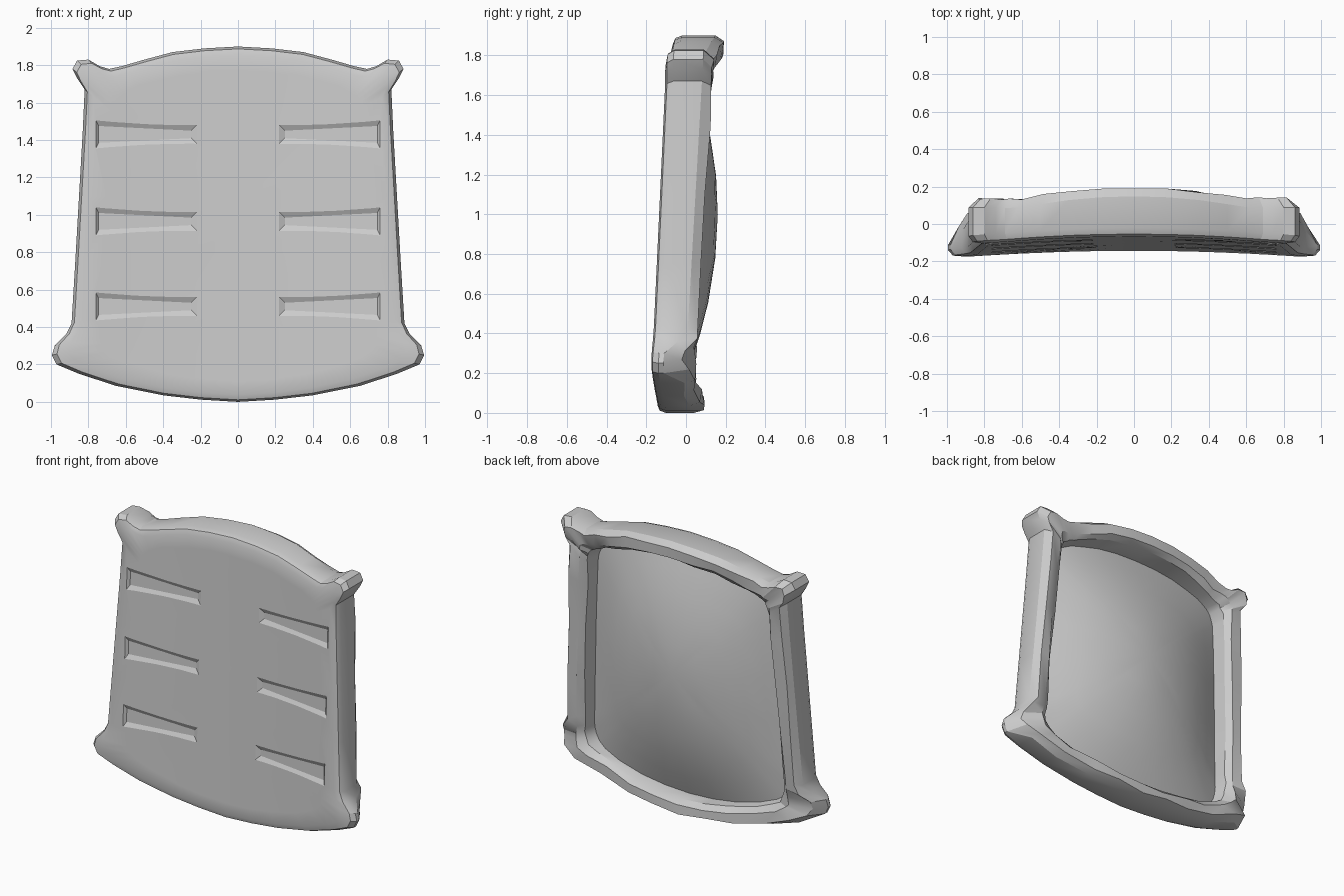
import bpy, bmesh, random

if "Cube" in bpy.data.objects:
    bpy.data.objects.remove(bpy.data.objects["Cube"])
random.seed(4)

# Half outline, top centre to bottom centre: outer x, outer z, recess x, recess z
HALF = [
    (0, 1.90, 0, 1.77), (.18, 1.89, .16, 1.765), (.35, 1.87, .31, 1.745),
    (.50, 1.83, .43, 1.715), (.62, 1.795, .53, 1.69), (.69, 1.78, .58, 1.665),
    (.74, 1.795, .61, 1.65), (.80, 1.83, .63, 1.635), (.86, 1.825, .645, 1.62),
    (.885, 1.78, .655, 1.60), (.86, 1.73, .665, 1.58), (.82, 1.67, .675, 1.55),
    (.83, 1.45, .685, 1.40), (.85, 1.10, .705, 1.10), (.87, .75, .725, .75),
    (.89, .42, .735, .47), (.92, .36, .74, .40), (.98, .30, .735, .35),
    (.995, .25, .725, .31), (.97, .20, .70, .27), (.85, .15, .65, .235),
    (.65, .085, .53, .19), (.40, .035, .35, .145), (.20, .012, .18, .12),
    (0, 0, 0, .11)]
LOOP = HALF + [(-a, b, -c, d) for a, b, c, d in HALF[-2:0:-1]]
CENTRE = (0, 1.0)


def front_y(x, z):
    return -.195 + .042 * z + .05 * (1 - x * x)


def back_y(x, z):
    arch = .055 * max(0, 1 - (x / .6) ** 2)
    return .035 + .057 * z + arch - 1.5 * max(0, abs(x) - .89)


def floor_y(x, z):
    """Smooth dome falling to a deep edge all round."""
    edge = -.08 + .03 * z
    h = .85 if z > 1.02 else 1.0
    k = max(0, 1 - (x / .72) ** 2) * (1 - ((z - 1.02) / h) ** 2)
    return edge + (.16 - edge) * k


def mix(a, b, t):
    return a + (b - a) * t


bm = bmesh.new()


def rim_ring(t, depth, jitter=0):
    """Ring part way between the outline and the recess edge."""
    ring = []
    for ox, oz, ix, iz in LOOP:
        x, z = mix(ox, ix, t), mix(oz, iz, t)
        j = [random.uniform(-jitter, jitter) for _ in range(3)]
        ring.append(bm.verts.new((x + j[0], depth(x, z) + j[1], z + j[2])))
    return ring


def inner_ring(f, depth):
    """Recess loop shrunk toward the panel centre."""
    ring = []
    for _, _, ix, iz in LOOP:
        x, z = mix(CENTRE[0], ix, f), mix(CENTRE[1], iz, f)
        ring.append(bm.verts.new((x, depth(x, z), z)))
    return ring


# Padded front, rounded frame and domed rear recess as one lofted shell
rings = [inner_ring(f, front_y) for f in (.25, .5, .75, 1)]
rings += [
    rim_ring(.35, front_y),
    rim_ring(.1, lambda x, z: front_y(x, z) + .012),
    rim_ring(0, lambda x, z: front_y(x, z) + .045),
    rim_ring(0, lambda x, z: max(back_y(x, z) - .05, front_y(x, z) + .07)),
    rim_ring(.2, back_y, .008),
    rim_ring(.7, lambda x, z: back_y(x, z) - .005, .01),
    rim_ring(.93, lambda x, z: back_y(x, z) - .04, .007)]
rings += [inner_ring(f, floor_y) for f in (1, .85, .68, .5, .25)]
n = len(LOOP)
for a, b in zip(rings, rings[1:]):
    for i in range(n):
        j = (i + 1) % n
        bm.faces.new((a[i], a[j], b[j], b[i]))
for ring, depth in ((rings[0], front_y), (rings[-1], floor_y)):
    mid = bm.verts.new((CENTRE[0], depth(*CENTRE), CENTRE[1]))
    for i in range(n):
        bm.faces.new((ring[i], ring[(i + 1) % n], mid))
bmesh.ops.recalc_face_normals(bm, faces=bm.faces)


def make_object(name, mesh_bm):
    mesh = bpy.data.meshes.new(name)
    mesh_bm.to_mesh(mesh)
    mesh_bm.free()
    ob = bpy.data.objects.new(name, mesh)
    bpy.context.collection.objects.link(ob)
    return ob


panel = make_object("back_panel", bm)

# Six shallow grooves with soft sloping walls pressed into the front
cut = bmesh.new()
for zc in (1.43, .965, .51):
    for s in (-1, 1):
        layers = []
        for dy, grow in ((-.015, .03), (.015, -.03)):
            pts = [(.22 - grow, zc + .05 + grow), (.76 + grow * .5, zc + .075 + grow),
                   (.76 + grow * .5, zc - .075 - grow), (.22 - grow, zc - .05 - grow)]
            layers.append([cut.verts.new((s * x, front_y(x, z) + dy, z))
                           for x, z in pts])
        a, b = layers
        cut.faces.new(a)
        cut.faces.new(b[::-1])
        for i in range(4):
            j = (i + 1) % 4
            cut.faces.new((a[i], b[i], b[j], a[j]))
bmesh.ops.recalc_face_normals(cut, faces=cut.faces)
bmesh.ops.triangulate(cut, faces=cut.faces)
cutter = make_object("groove_cutter", cut)
cutter.hide_render = True

mod = panel.modifiers.new("grooves", 'BOOLEAN')
mod.operation = 'DIFFERENCE'
mod.solver = 'EXACT'
mod.object = cutter
bpy.context.view_layer.objects.active = panel
panel.select_set(True)
bpy.ops.object.modifier_apply(modifier=mod.name)
bpy.data.objects.remove(cutter)
bpy.ops.object.shade_smooth_by_angle(angle=.45)
